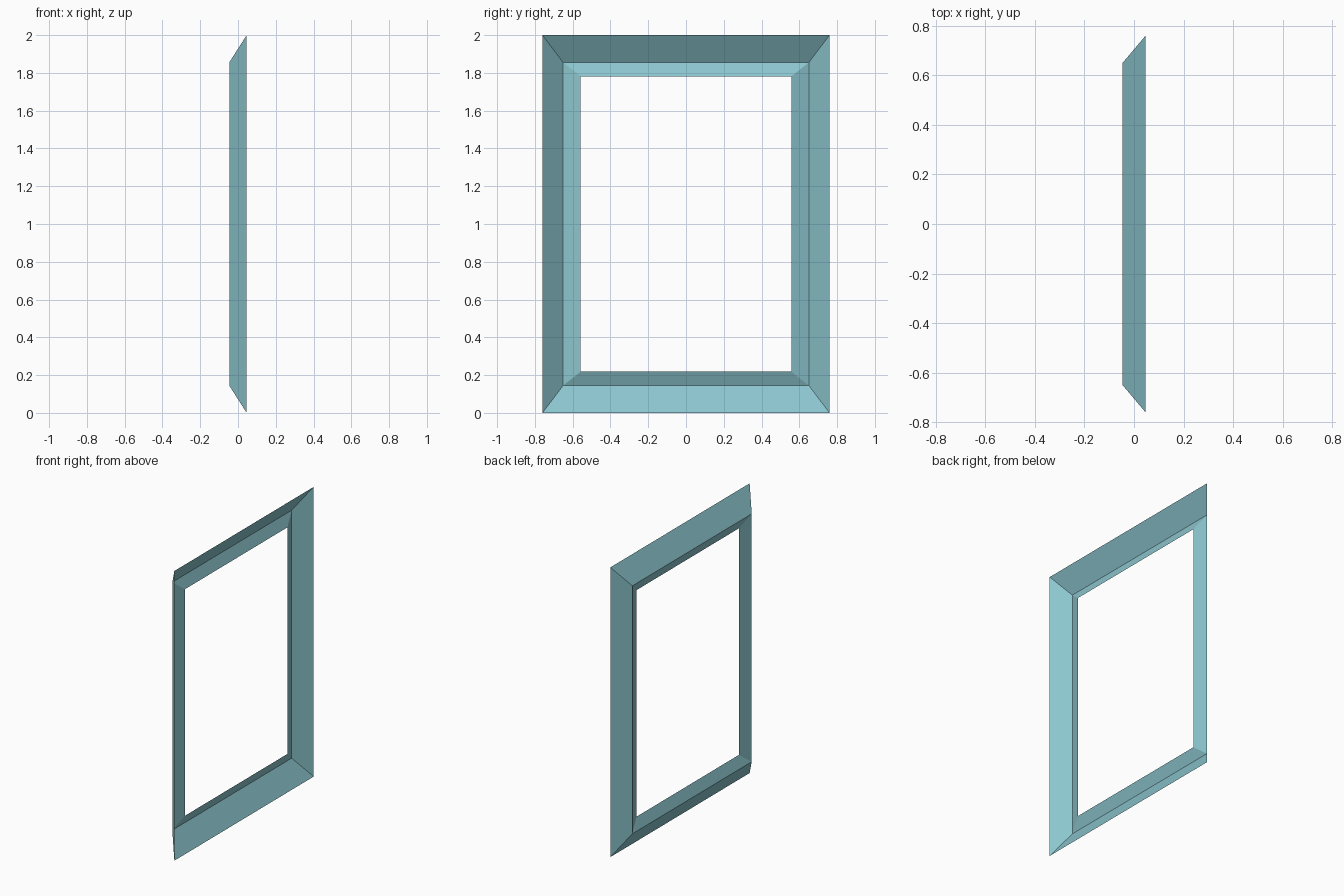
import bpy
import bmesh

if "Cube" in bpy.data.objects:
    bpy.data.objects.remove(bpy.data.objects["Cube"])

# Frame cross-section as nested rectangles: (x depth, half width in y, half height in z)
RINGS = [
    (0.046, 0.76, 1.0),      # outer rim
    (-0.046, 0.651, 0.856),  # bottom of the V-shaped channel
    (-0.013, 0.558, 0.782),  # opening edge
]
CORNERS = [(-1, -1), (1, -1), (1, 1), (-1, 1)]

# Single flat colour
mat = bpy.data.materials.new("pale teal")
mat.diffuse_color = (0.26, 0.56, 0.615, 1.0)
mat.use_nodes = True
mat.node_tree.nodes["Principled BSDF"].inputs["Base Color"].default_value = mat.diffuse_color

# Open sheet frame with mitred corners
bm = bmesh.new()
loops = [[bm.verts.new((x, sy * hy, 1.0 + sz * hz)) for sy, sz in CORNERS]
         for x, hy, hz in RINGS]
for outer, inner in zip(loops, loops[1:]):
    for i in range(4):
        j = (i + 1) % 4
        bm.faces.new((outer[i], outer[j], inner[j], inner[i]))

mesh = bpy.data.meshes.new("window_frame")
bm.to_mesh(mesh)
bm.free()
mesh.materials.append(mat)
frame = bpy.data.objects.new("window_frame", mesh)
bpy.context.collection.objects.link(frame)
